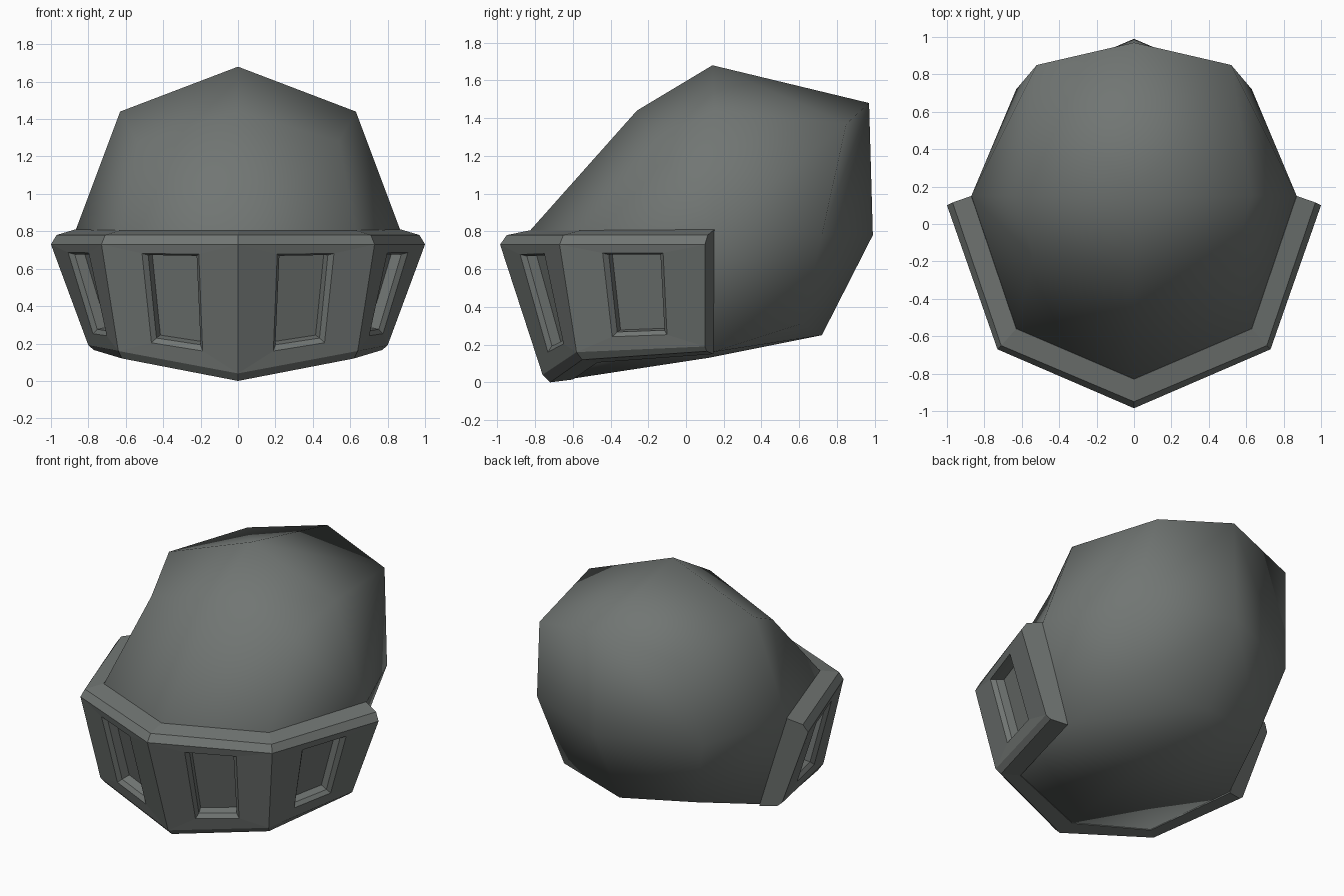
import bpy, bmesh
from mathutils import Vector

if "Cube" in bpy.data.objects:
    bpy.data.objects.remove(bpy.data.objects["Cube"])

gray = bpy.data.materials.new("dark_gray")
gray.diffuse_color = (0.165, 0.18, 0.172, 1)
gray.use_nodes = True
gray.node_tree.nodes["Principled BSDF"].inputs["Base Color"].default_value = gray.diffuse_color


def finish(bm, name, smooth):
    """Mirror across x, fix normals and make the object."""
    geom = bm.verts[:] + bm.edges[:] + bm.faces[:]
    copy = bmesh.ops.duplicate(bm, geom=geom)["geom"]
    for v in [g for g in copy if isinstance(g, bmesh.types.BMVert)]:
        v.co.x *= -1
    bmesh.ops.reverse_faces(bm, faces=[g for g in copy if isinstance(g, bmesh.types.BMFace)])
    bmesh.ops.remove_doubles(bm, verts=bm.verts[:], dist=0.0005)
    bmesh.ops.recalc_face_normals(bm, faces=bm.faces[:])
    for f in bm.faces:
        f.smooth = smooth
    me = bpy.data.meshes.new(name)
    bm.to_mesh(me)
    bm.free()
    me.materials.append(gray)
    ob = bpy.data.objects.new(name, me)
    bpy.context.collection.objects.link(ob)
    return ob


# Rounded dome: centre loop, side loop and a side hub, running front, up, back, under
centre = [(-.83, .80), (-.26, 1.44), (.14, 1.68), (.97, 1.48),
          (.99, .78), (.72, .25), (.12, .13), (-.60, .02)]
side = [(.63, -.56, .80), (.54, -.17, 1.28), (.63, .15, 1.44), (.52, .85, 1.37),
        (.63, .72, .78), (.50, .61, .31), (.66, .14, .16), (.53, -.47, .11)]
bm = bmesh.new()
c = [bm.verts.new((0, y, z)) for y, z in centre]
s = [bm.verts.new(p) for p in side]
hub = bm.verts.new((.87, .15, .80))
for i in range(8):
    j = (i + 1) % 8
    bm.faces.new((c[i], c[j], s[j], s[i]))
for i in range(0, 8, 2):
    bm.faces.new((hub, s[i], s[i + 1], s[(i + 2) % 8]))
finish(bm, "dome", True)

# Angular visor band: profile from top inner edge, over the outside, to bottom inner edge
stations = [
    [(0, -.83, .805), (0, -.95, .78), (0, -.985, .73), (0, -.76, .04), (0, -.72, .0), (0, -.60, .015)],
    [(.63, -.56, .805), (.71, -.65, .78), (.73, -.67, .73), (.64, -.58, .16), (.62, -.55, .12), (.53, -.47, .105)],
    [(.87, .15, .81), (.97, .115, .78), (1.0, .10, .73), (.80, .10, .19), (.77, .11, .165), (.66, .145, .15)],
]
bm = bmesh.new()


def quad(*pts):
    bm.faces.new([bm.verts.new(p) for p in pts])


def window_panel(a, b, d, e):
    """Panel with corners a b (top) and e d (bottom) holding a recessed window."""
    a, b, d, e = map(Vector, (a, b, d, e))
    n = (b - a).cross(e - a).normalized()
    if n.dot(a + b) < 0:
        n = -n
    rings = []
    for s0, s1, t0, t1, depth in [(0, 1, 0, 1, 0), (.29, .71, .08, .87, 0),
                                  (.32, .68, .105, .835, .025), (.32, .68, .105, .835, .08)]:
        rings.append([a.lerp(b, u).lerp(e.lerp(d, u), t) - n * depth
                      for u, t in ((s0, t0), (s1, t0), (s1, t1), (s0, t1))])
    for r, q in zip(rings, rings[1:]):
        for i in range(4):
            j = (i + 1) % 4
            quad(r[i], r[j], q[j], q[i])
    quad(*rings[-1])


for p, q in zip(stations, stations[1:]):
    for i in range(6):
        j = (i + 1) % 6
        if i == 2:
            window_panel(p[2], q[2], q[3], p[3])
        else:
            quad(p[i], q[i], q[j], p[j])
quad(*stations[-1])  # rear end cap
finish(bm, "visor_band", False)
